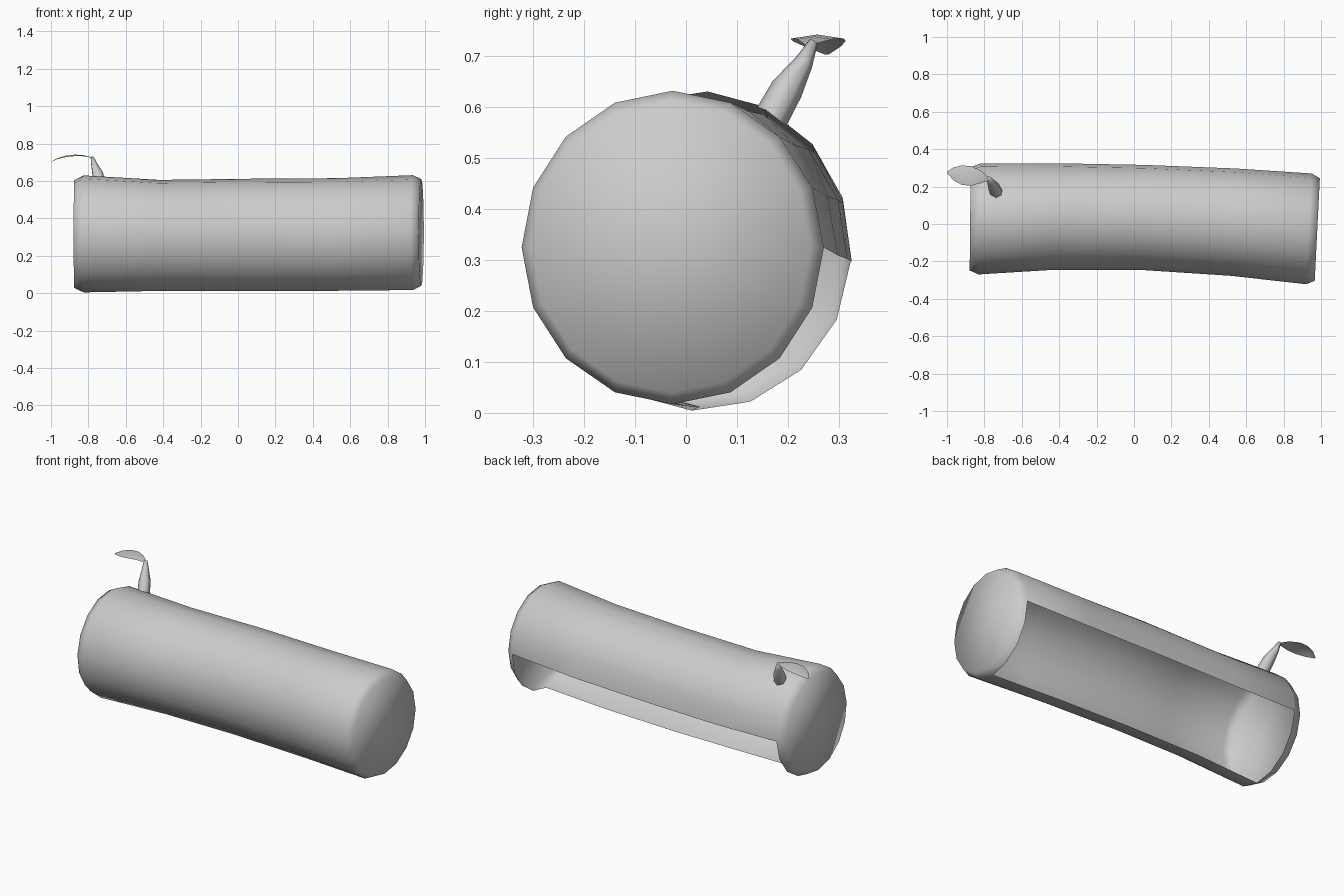
import bpy, bmesh
from math import sin, cos, pi, radians
from mathutils import Vector

if "Cube" in bpy.data.objects:
    bpy.data.objects.remove(bpy.data.objects["Cube"])


def finish(bm, name):
    me = bpy.data.meshes.new(name)
    bm.to_mesh(me)
    bm.free()
    for p in me.polygons:
        p.use_smooth = True
    ob = bpy.data.objects.new(name, me)
    bpy.context.collection.objects.link(ob)
    return ob


def bridge(bm, a, b, skip=()):
    n = len(a)
    for k in range(n):
        if k not in skip:
            bm.faces.new((a[k], a[(k + 1) % n], b[(k + 1) % n], b[k]))


# Bent log shell: x, centre y, centre z, radius y, radius z, tilt, twist in degrees
SIDES = 16
stations = [
    (-0.876, 0.028, 0.316, 0.277, 0.288, 0.01, -3),
    (-0.825, 0.027, 0.317, 0.297, 0.313, 0.02, -3),
    (-0.42, 0.040, 0.309, 0.285, 0.297, 0.02, -2.5),
    (0.05, 0.035, 0.312, 0.281, 0.300, 0.03, -2),
    (0.53, 0.010, 0.314, 0.287, 0.301, 0.04, -1),
    (0.935, -0.026, 0.324, 0.296, 0.307, 0.05, 0),
    (0.98, -0.030, 0.325, 0.274, 0.285, 0.05, 0),
]
bm = bmesh.new()
rings = []
for x, cy, cz, ry, rz, tilt, twist in stations:
    ring = []
    for k in range(SIDES):
        a = 2 * pi * k / SIDES + radians(twist)
        dy = ry * cos(a)
        ring.append(bm.verts.new((x + tilt * dy, cy + dy, cz + rz * sin(a))))
    rings.append(ring)
last = len(rings) - 2
for i in range(last + 1):
    # the lower back quarter is open between the two end rims
    opening = range(12, 16) if 0 < i < last else ()
    bridge(bm, rings[i + 1], rings[i], opening)
bm.faces.new(rings[0][::-1])
bm.faces.new(rings[-1])
bmesh.ops.recalc_face_normals(bm, faces=bm.faces[:])
finish(bm, "hollow_log")

# Tapered twig
path = [((-0.735, 0.165, 0.575), 0.034), ((-0.75, 0.198, 0.635), 0.032),
        ((-0.768, 0.230, 0.685), 0.019), ((-0.78, 0.250, 0.727), 0.009)]
axis = (Vector(path[-1][0]) - Vector(path[0][0])).normalized()
u = axis.cross(Vector((1, 0, 0))).normalized()
v = axis.cross(u)
bm = bmesh.new()
prev = None
for p, r in path:
    ring = [bm.verts.new(Vector(p) + r * (u * cos(k * pi / 3) + v * sin(k * pi / 3)))
            for k in range(6)]
    if prev:
        bridge(bm, prev, ring)
    prev = ring
bm.faces.new(prev)
bmesh.ops.recalc_face_normals(bm, faces=bm.faces[:])
finish(bm, "twig")

# Arched leaf: x, centre y, z, half width
ribs = [(-0.77, 0.240, 0.722, 0.006), (-0.82, 0.252, 0.737, 0.034),
        (-0.87, 0.257, 0.741, 0.052), (-0.92, 0.261, 0.736, 0.052),
        (-0.965, 0.268, 0.722, 0.034), (-1.0, 0.276, 0.702, 0.003)]
bm = bmesh.new()
prev = None
for x, y, z, w in ribs:
    row = [bm.verts.new((x, y + s * w, z - abs(s) * w * 0.15)) for s in (-1, 0, 1)]
    if prev:
        for k in range(2):
            bm.faces.new((prev[k], row[k], row[k + 1], prev[k + 1]))
    prev = row
bmesh.ops.recalc_face_normals(bm, faces=bm.faces[:])
finish(bm, "leaf")
